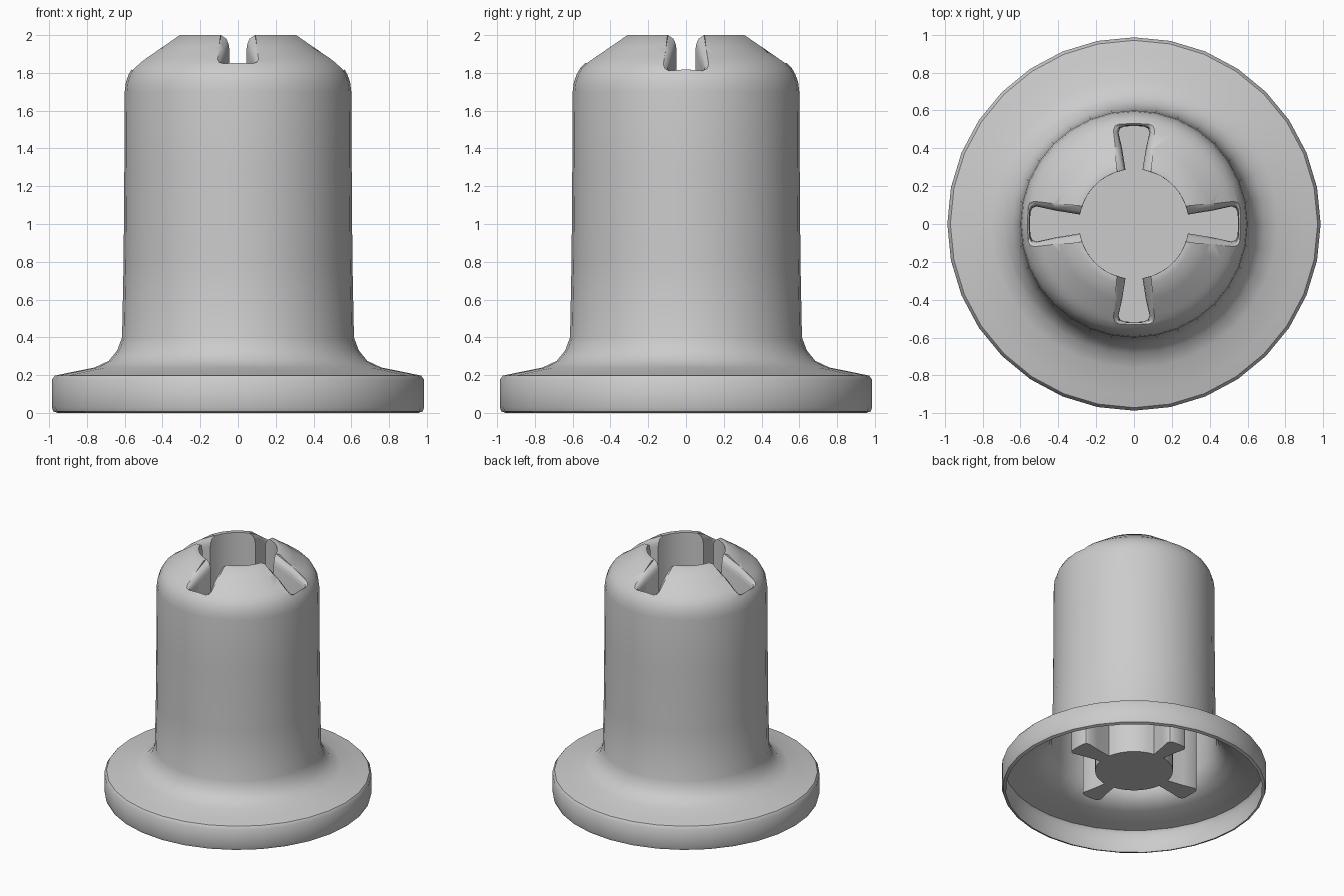
import bpy, bmesh, math

if "Cube" in bpy.data.objects:
    bpy.data.objects.remove(bpy.data.objects["Cube"])

SEG = 32
# outer profile, bottom to top (radius, height)
PROFILE = [(0.955, 0), (0.978, 0.008), (0.986, 0.03), (0.986, 0.175), (0.97, 0.197),
           (0.9, 0.212), (0.76, 0.24), (0.685, 0.275), (0.64, 0.33), (0.614, 0.4),
           (0.606, 0.8), (0.602, 1.3), (0.6, 1.7), (0.594, 1.75), (0.58, 1.79), (0.56, 1.825),
           (0.53, 1.855), (0.5, 1.878), (0.41, 1.94), (0.325, 2.0), (0.2, 2.0)]
DOME = PROFILE[12:]
HOLE_R = 0.29


def dome_z(r):
    for (r0, z0), (r1, z1) in zip(DOME, DOME[1:]):
        if r1 <= r <= r0:
            return z0 + (z1 - z0) * (r0 - r) / (r0 - r1)
    return 2.0 if r < 0.3 else 1.7


def loft(name, rings):
    """Closed solid through rings that share a point count."""
    bm = bmesh.new()
    loops = [[bm.verts.new(p) for p in ring] for ring in rings]
    n = len(loops[0])
    for a, b in zip(loops, loops[1:]):
        for i in range(n):
            j = (i + 1) % n
            bm.faces.new((a[i], a[j], b[j], b[i]))
    bm.faces.new(loops[0][::-1])
    bm.faces.new(loops[-1])
    bmesh.ops.recalc_face_normals(bm, faces=bm.faces)
    mesh = bpy.data.meshes.new(name)
    bm.to_mesh(mesh)
    bm.free()
    obj = bpy.data.objects.new(name, mesh)
    bpy.context.collection.objects.link(obj)
    return obj


def socket_outline(flare):
    """Round hole with four slots that widen outward."""
    pts = []
    for k in range(4):
        w_in, w_out, end = (0.05, 0.093, 0.55) if k % 2 == 0 else (0.045, 0.082, 0.518)
        w_in += flare
        w_out += flare * 0.6
        end += flare * 0.3
        x_in = math.sqrt(HOLE_R ** 2 - w_in ** 2)
        mid = 0.5 * (x_in + end)
        half = [(x_in, w_in), (mid, 0.5 * (w_in + w_out)), (end - 0.035, w_out),
                (end - 0.013, w_out - 0.009), (end - 0.003, w_out - 0.03)]
        side = [(x, -y) for x, y in half] + [(end, 0)] + half[::-1]
        a = k * math.pi / 2
        pts += [(x * math.cos(a) - y * math.sin(a), x * math.sin(a) + y * math.cos(a))
                for x, y in side]
        # hole arc to the next slot
        nxt = (0.045 if k % 2 == 0 else 0.05) + flare
        a0 = a + math.asin(w_in / HOLE_R)
        a1 = a + math.pi / 2 - math.asin(nxt / HOLE_R)
        for i in range(1, 7):
            t = a0 + (a1 - a0) * i / 7
            pts.append((HOLE_R * math.cos(t), HOLE_R * math.sin(t)))
    return pts


# flanged body
body = loft("flanged_sleeve", [
    [(r * math.cos(i * math.tau / SEG), r * math.sin(i * math.tau / SEG), z) for i in range(SEG)]
    for r, z in PROFILE])

# socket cutter with rounded lips that follow the dome
rings = [[(x, y, 0.15) for x, y in socket_outline(0)]]
for flare, depth in [(0, 0.075), (0.005, 0.045), (0.016, 0.02), (0.045, 0.0)]:
    rings.append([(x, y, dome_z(math.hypot(x, y)) - depth) for x, y in socket_outline(flare)])
rings.append([(x, y, 2.3) for x, y in socket_outline(0.045)])
cutter = loft("socket_cutter", rings)
cutter.hide_render = True

# cut the socket
bpy.context.view_layer.objects.active = body
body.select_set(True)
cutter.select_set(False)
mod = body.modifiers.new("socket", 'BOOLEAN')
mod.operation = 'DIFFERENCE'
mod.solver = 'EXACT'
mod.object = cutter
bpy.ops.object.modifier_apply(modifier=mod.name)
bpy.data.objects.remove(cutter)

# open the underside so the socket hangs inside a hollow shell
bm = bmesh.new()
bm.from_mesh(body.data)
base = [f for f in bm.faces if all(v.co.z < 0.001 for v in f.verts)]
bmesh.ops.delete(bm, geom=base, context='FACES')
bm.to_mesh(body.data)
bm.free()

bpy.ops.object.shade_smooth_by_angle(angle=math.radians(40))
